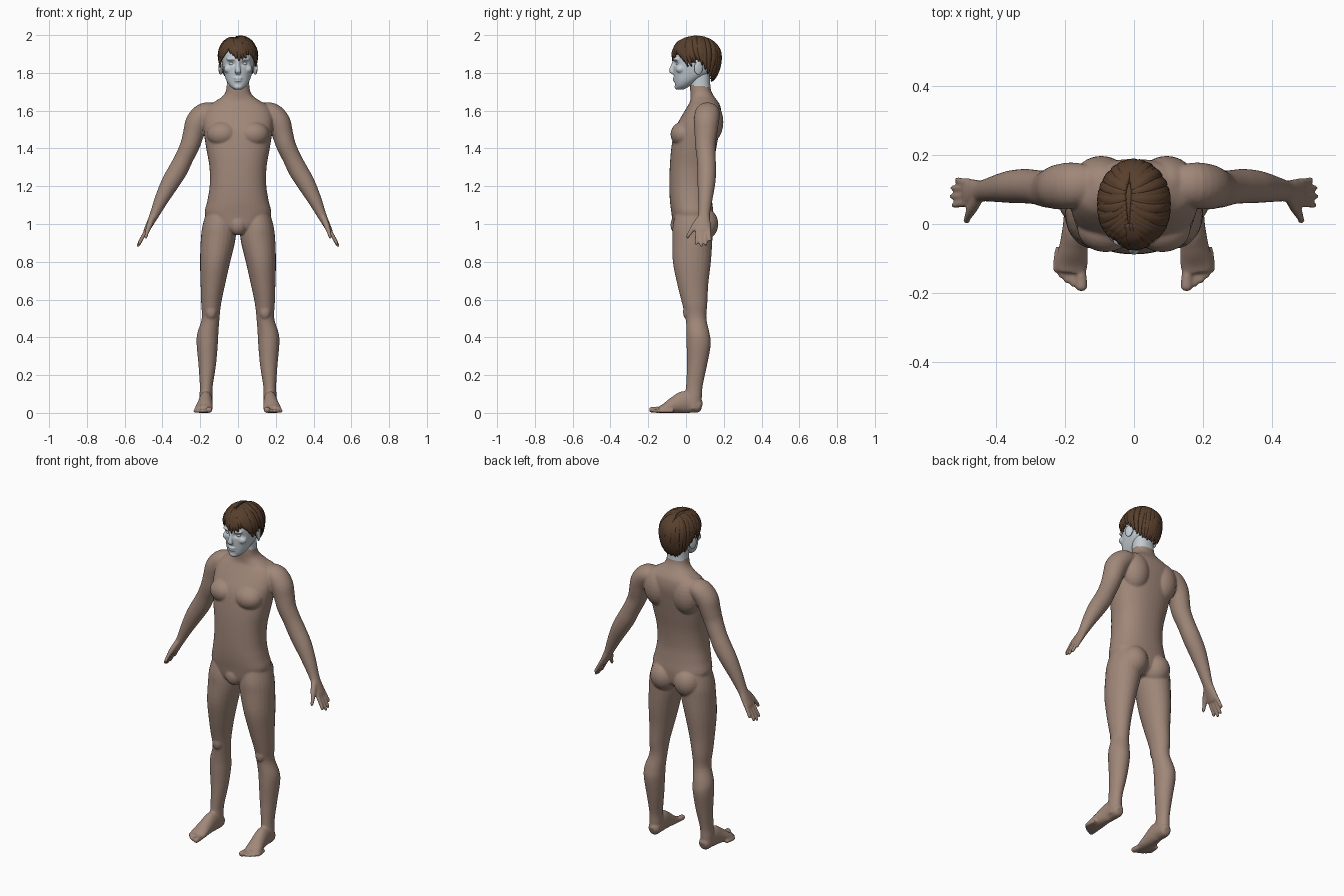
import bpy, bmesh, math, random
from mathutils import Vector, Matrix

random.seed(4)
X, Y, Z = Vector((1, 0, 0)), Vector((0, 1, 0)), Vector((0, 0, 1))


def material(name, rgb):
    m = bpy.data.materials.new(name)
    m.diffuse_color = (*rgb, 1)
    return m


SKIN = material("brown skin", (0.352, 0.242, 0.191))
PALE = material("pale grey face", (0.546, 0.604, 0.645))
HAIR = material("dark brown hair", (0.098, 0.050, 0.026))


def spline(rows, sub):
    """Catmull-Rom refinement of the loft stations."""
    out = []
    for i in range(len(rows) - 1):
        a, b, c, d = (rows[max(0, min(len(rows) - 1, i + k))] for k in (-1, 0, 1, 2))
        for s in range(sub):
            t = s / sub
            out.append([0.5 * (2 * q + (r - p) * t + (2 * p - 5 * q + 4 * r - w) * t * t
                               + (3 * q - p - 3 * r + w) * t ** 3)
                        for p, q, r, w in zip(a, b, c, d)])
    return out + [list(rows[-1])]


def loft(bm, rows, side=X, up=None, centre=None, n=24, sub=4, p=2.0):
    """Skin rings (x, y, z, half width along side, half depth) into a closed tube."""
    pts = spline(rows, sub)
    rings = []
    for i, r in enumerate(pts):
        c = Vector(r[:3])
        t = up
        if t is None:
            t = (Vector(pts[min(i + 1, len(pts) - 1)][:3]) - Vector(pts[max(i - 1, 0)][:3])).normalized()
        ref = side if centre is None else t.cross(c - centre)
        u = (ref - t * ref.dot(t)).normalized()
        v = t.cross(u)
        ring = []
        for k in range(n):
            g = 2 * math.pi * k / n
            cu, cv = (math.copysign(abs(f) ** (2 / p), f) for f in (math.cos(g), math.sin(g)))
            ring.append(bm.verts.new(c + u * cu * max(r[3], 0.001) + v * cv * max(r[4], 0.001)))
        rings.append(ring)
    for a, b in zip(rings, rings[1:]):
        for k in range(n):
            bm.faces.new((a[k], a[(k + 1) % n], b[(k + 1) % n], b[k]))
    bm.faces.new(rings[0][::-1])
    bm.faces.new(rings[-1])


def stack(bm, levels, n=40, p=2.3):
    """Upright loft from (z, half width, front y, back y)."""
    loft(bm, [(0, (f + b) / 2, z, a, (b - f) / 2) for z, a, f, b in levels], up=Z, n=n, p=p)


def flip(rows, s):
    return [(r[0] * s, *r[1:]) for r in rows]


def blob(bm, c, r, rot=0.0, axis='Z'):
    m = Matrix.Translation(c) @ Matrix.Rotation(rot, 4, axis) @ Matrix.Diagonal((*r, 1))
    bmesh.ops.create_uvsphere(bm, u_segments=24, v_segments=14, radius=1, matrix=m)


def finish(name, bm, mats, voxel=0, smooth=0):
    bmesh.ops.recalc_face_normals(bm, faces=bm.faces[:])
    me = bpy.data.meshes.new(name)
    bm.to_mesh(me)
    bm.free()
    ob = bpy.data.objects.new(name, me)
    bpy.context.scene.collection.objects.link(ob)
    if voxel:
        rm = ob.modifiers.new("fuse", 'REMESH')
        rm.mode = 'VOXEL'
        rm.voxel_size = voxel
        sm = ob.modifiers.new("soften", 'SMOOTH')
        sm.factor, sm.iterations = 0.5, smooth
        bpy.context.view_layer.update()
        deps = bpy.context.evaluated_depsgraph_get()
        me = bpy.data.meshes.new_from_object(ob.evaluated_get(deps))
        ob.modifiers.clear()
        ob.data = me
    me.materials.clear()
    for m in mats:
        me.materials.append(m)
    for poly in me.polygons:
        poly.use_smooth = True
    return ob


# ---- body: torso and neck
bm = bmesh.new()
stack(bm, [(0.945, 0.05, -0.035, 0.09), (0.98, 0.13, -0.065, 0.135), (1.05, 0.175, -0.076, 0.145),
           (1.12, 0.163, -0.085, 0.138), (1.2, 0.15, -0.088, 0.133), (1.3, 0.151, -0.086, 0.142),
           (1.4, 0.168, -0.078, 0.16), (1.5, 0.183, -0.06, 0.178), (1.57, 0.186, -0.024, 0.188),
           (1.62, 0.165, 0.006, 0.183), (1.65, 0.12, 0.022, 0.168), (1.68, 0.077, 0.024, 0.146),
           (1.72, 0.061, 0.022, 0.13), (1.80, 0.058, 0.025, 0.128)])
blob(bm, (0, -0.04, 0.995), (0.048, 0.042, 0.055))
for s in (1, -1):
    # muscles
    blob(bm, (s * 0.082, -0.012, 1.475), (0.083, 0.07, 0.068))
    blob(bm, (s * 0.095, 0.12, 1.54), (0.085, 0.078, 0.115))
    blob(bm, (s * 0.078, 0.085, 1.0), (0.081, 0.086, 0.09))
    # arm
    loft(bm, flip([(0.12, 0.115, 1.595, 0.055, 0.045), (0.175, 0.113, 1.585, 0.066, 0.058),
                   (0.215, 0.108, 1.54, 0.066, 0.062), (0.235, 0.105, 1.48, 0.06, 0.056),
                   (0.253, 0.102, 1.42, 0.054, 0.052), (0.285, 0.107, 1.35, 0.05, 0.049),
                   (0.318, 0.11, 1.285, 0.05, 0.051), (0.36, 0.108, 1.215, 0.047, 0.048),
                   (0.405, 0.102, 1.13, 0.038, 0.037), (0.442, 0.096, 1.05, 0.031, 0.025),
                   (0.462, 0.092, 1.01, 0.038, 0.02), (0.485, 0.091, 0.965, 0.042, 0.015),
                   (0.489, 0.091, 0.955, 0.037, 0.011)], s), side=Y)
    # fingers and thumb
    for y0, y1, tip in ((0.060, 0.055, 0.89), (0.081, 0.08, 0.879), (0.102, 0.105, 0.885), (0.121, 0.128, 0.908)):
        x1 = 0.49 + (0.96 - tip) * 0.52
        loft(bm, flip([(0.48, y0, 0.978, 0.0105, 0.011),
                       ((0.49 + x1) / 2, (y0 + y1) / 2, (0.96 + tip) / 2, 0.0098, 0.0105),
                       (x1 - 0.004, y1, tip + 0.008, 0.0088, 0.009), (x1, y1, tip, 0.004, 0.004)], s), side=Y, n=12)
    loft(bm, flip([(0.452, 0.082, 1.035, 0.02, 0.017), (0.468, 0.05, 0.995, 0.018, 0.016),
                   (0.482, 0.022, 0.955, 0.0115, 0.011), (0.487, 0.008, 0.932, 0.009, 0.009),
                   (0.489, 0.003, 0.925, 0.004, 0.004)], s), side=Y, n=12)
    # leg
    loft(bm, flip([(0.095, 0.035, 1.08, 0.068, 0.085), (0.102, 0.035, 0.99, 0.086, 0.105),
                   (0.105, 0.034, 0.92, 0.092, 0.106), (0.121, 0.031, 0.8, 0.08, 0.101),
                   (0.133, 0.036, 0.68, 0.065, 0.082), (0.142, 0.046, 0.58, 0.053, 0.067),
                   (0.145, 0.053, 0.5, 0.047, 0.055), (0.16, 0.064, 0.42, 0.056, 0.061),
                   (0.163, 0.067, 0.36, 0.056, 0.064), (0.163, 0.058, 0.25, 0.046, 0.053),
                   (0.168, 0.044, 0.14, 0.034, 0.044), (0.17, 0.04, 0.08, 0.035, 0.044),
                   (0.17, 0.04, 0.02, 0.034, 0.042)], s), up=-Z)
    blob(bm, (s * 0.143, 0.008, 0.535), (0.03, 0.024, 0.042))
    # foot and toes
    loft(bm, flip([(0.168, 0.083, 0.03, 0.018, 0.022), (0.168, 0.065, 0.036, 0.033, 0.038),
                   (0.17, 0.0, 0.057, 0.036, 0.06), (0.175, -0.06, 0.042, 0.041, 0.045),
                   (0.181, -0.11, 0.024, 0.047, 0.027), (0.184, -0.14, 0.017, 0.044, 0.018)], s), side=X)
    for x, y, r in ((0.153, -0.195, 0.0165), (0.177, -0.182, 0.0105), (0.194, -0.172, 0.0105),
                    (0.210, -0.158, 0.0105), (0.225, -0.142, 0.0105)):
        loft(bm, flip([(x + (0.18 - x) * 0.15, y + 0.075, r, r, r), (x, y + 0.03, r, r, r),
                       (x, y + 0.008, r, r, r * 0.9), (x, y, r, r * 0.4, r * 0.4)], s), n=12)
body = finish("body", bm, [SKIN, PALE], 0.0055, 4)
for v in body.data.vertices:
    v.co.z = max(v.co.z, 0)
for f in body.data.polygons:
    f.material_index = 1 if f.center.z > 1.735 + (0.02 - f.center.y) * 0.1 else 0

# ---- head: skull, jaw, features
bm = bmesh.new()
stack(bm, [(1.712, 0.02, -0.045, -0.012), (1.73, 0.043, -0.056, 0.02), (1.76, 0.062, -0.061, 0.07),
           (1.80, 0.075, -0.065, 0.132), (1.85, 0.083, -0.066, 0.155), (1.90, 0.085, -0.062, 0.163),
           (1.94, 0.074, -0.036, 0.148), (1.967, 0.045, 0.0, 0.11), (1.972, 0.02, 0.04, 0.07)], p=2.25)
loft(bm, [(0, -0.060, 1.868, 0.009, 0.010), (0, -0.070, 1.84, 0.010, 0.011), (0, -0.077, 1.812, 0.015, 0.013),
          (0, -0.074, 1.80, 0.016, 0.010), (0, -0.066, 1.793, 0.010, 0.006)], up=-Z, n=16)
blob(bm, (0, -0.044, 1.727), (0.026, 0.017, 0.016))
blob(bm, (0, -0.062, 1.772), (0.024, 0.010, 0.0055))
blob(bm, (0, -0.060, 1.759), (0.021, 0.010, 0.006))
for s in (1, -1):
    blob(bm, (s * 0.034, -0.054, 1.873), (0.03, 0.014, 0.009), s * 0.25)
    blob(bm, (s * 0.05, -0.030, 1.82), (0.026, 0.024, 0.022))
    blob(bm, (s * 0.092, 0.066, 1.825), (0.009, 0.025, 0.037), s * 0.35)
head = finish("head", bm, [PALE], 0.0045, 3)
# eye sockets pressed in, eyeballs set inside
for v in head.data.vertices:
    if v.co.y < 0:
        d = ((abs(v.co.x) - 0.034) / 0.02) ** 2 + ((v.co.z - 1.85) / 0.011) ** 2
        v.co.y += 0.012 * math.exp(-d)
bm = bmesh.new()
for s in (1, -1):
    blob(bm, (s * 0.034, -0.038, 1.849), (0.015, 0.015, 0.012))
finish("eyes", bm, [PALE])

# ---- hair: trimmed cap under swept locks
HC = Vector((0, 0.055, 1.885))
LINE = [(0, 1.872), (25, 1.885), (42, 1.895), (58, 1.87), (74, 1.825), (95, 1.868), (120, 1.80), (150, 1.768), (181, 1.76)]


def hairline(deg, s):
    for (a, za), (b, zb) in zip(LINE, LINE[1:]):
        if deg <= b:
            z = za + (zb - za) * (deg - a) / (b - a)
            break
    return z + (0.028 * max(0, 1 - abs(deg - 28) / 25) if s < 0 else 0)


def on_scalp(d, k=1.0):
    d = d.normalized()
    return HC + Vector((d.x * 0.098, d.y * 0.122, d.z * (0.105 if d.z > 0 else 0.17))) * k


bm = bmesh.new()
bmesh.ops.create_uvsphere(bm, u_segments=48, v_segments=32, radius=1)
for v in bm.verts:
    v.co = on_scalp(v.co)
low = [v for v in bm.verts if v.co.z < 0.006 + hairline(
    math.degrees(math.atan2(abs(v.co.x), HC.y - v.co.y)), v.co.x)]
bmesh.ops.delete(bm, geom=low, context='VERTS')
finish("hair_cap", bm, [HAIR])

bm = bmesh.new()
for layer, count in ((0, 20), (1, 13)):
    for s in (1, -1):
        for i in range(count):
            t = (i + 0.5 * layer) / (count - 1 + 0.5 * layer)
            deg = 5 + 173 * t
            z = hairline(deg, s) + random.uniform(-0.008, 0.006) + layer * random.uniform(0.02, 0.05)
            dz = (z - HC.z) / (0.105 if z > HC.z else 0.17)
            h = math.sqrt(max(0, 1 - dz * dz))
            g = math.radians(deg)
            end = Vector((s * math.sin(g) * h, -math.cos(g) * h, dz))
            root = Vector((-0.14 + s * 0.07, -0.55 + 1.2 * t, 0.85)).normalized()
            sway = Vector((0, -0.16 * math.sin(g), 0.05))
            rows = []
            for k in range(7):
                q = k / 6
                d = root.lerp(end, q) + sway * math.sin(math.pi * q)
                w = (0.006, 0.012, 0.016, 0.017, 0.016, 0.012, 0.003)[k]
                rows.append((*on_scalp(d, 1.015 + 0.03 * q + 0.012 * layer * math.sin(math.pi * q)), w, w * 0.5))
            loft(bm, rows, centre=HC, n=10, sub=2)
# forelock falling over the brow, loose nape tips
for x0, x1, zt in ((-0.01, 0.006, 1.862), (0.0, 0.024, 1.868), (0.01, 0.045, 1.872)):
    loft(bm, [(x0 - 0.01, 0.0, 1.982, 0.008, 0.006), (x0, -0.042, 1.957, 0.014, 0.009),
              ((x0 + x1) / 2, -0.066 + x1 * 0.2, 1.915, 0.014, 0.008), (x1, -0.072 + x1 * 0.3, zt, 0.003, 0.003)],
         centre=HC, n=10)
finish("hair_locks", bm, [HAIR])
